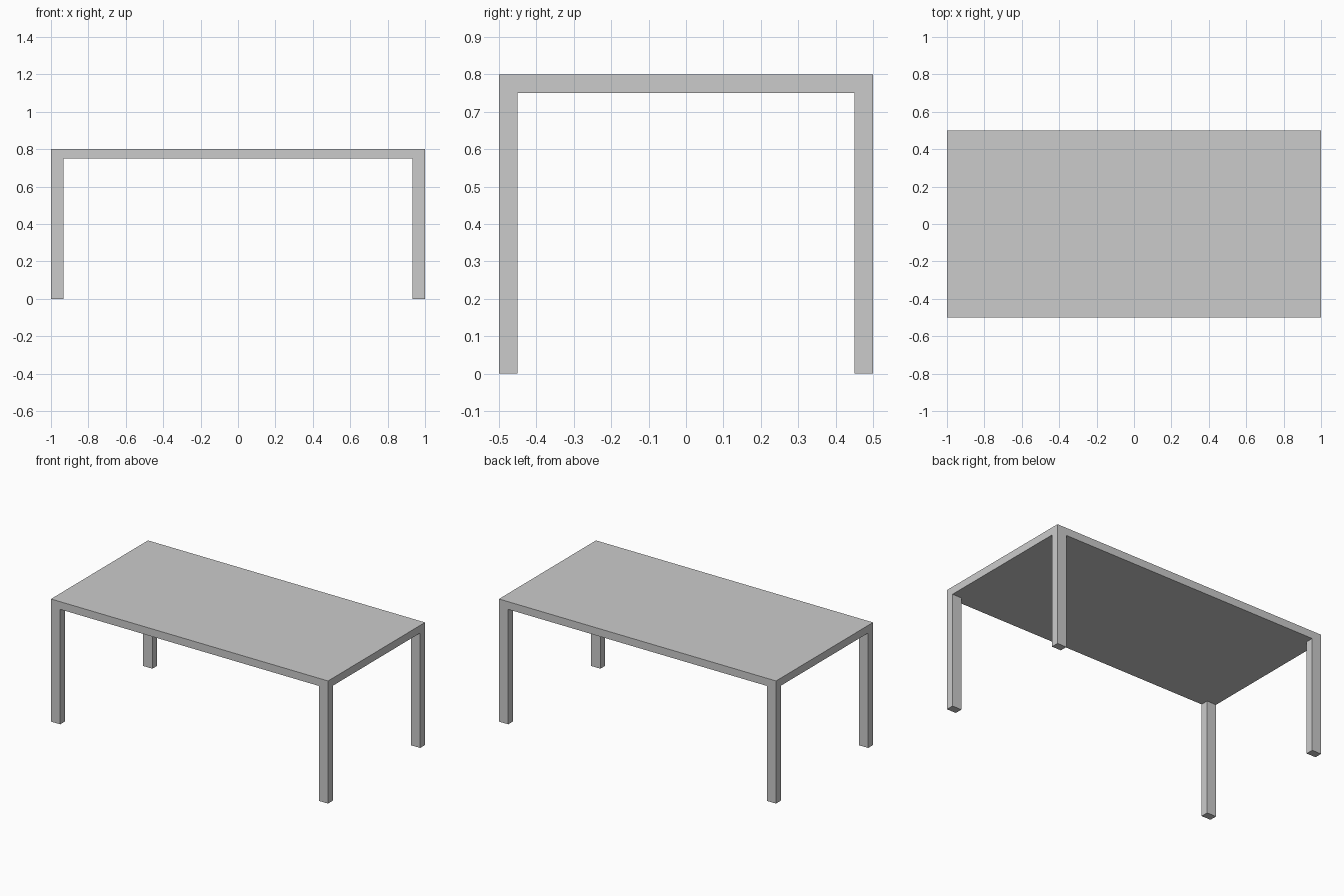
import bpy

if "Cube" in bpy.data.objects:
    bpy.data.objects.remove(bpy.data.objects["Cube"])

LENGTH, DEPTH, HEIGHT = 2.0, 1.0, 0.8
TOP = 0.05                  # tabletop thickness
LEG_X, LEG_Y = 0.067, 0.05  # leg cross-section


def box(name, size, center):
    bpy.ops.mesh.primitive_cube_add(size=1, location=center)
    obj = bpy.context.object
    obj.name = name
    obj.scale = size
    bpy.ops.object.transform_apply(location=False, rotation=False, scale=True)
    return obj


# Tabletop slab
box("tabletop", (LENGTH, DEPTH, TOP), (0, 0, HEIGHT - TOP / 2))

# Four legs flush with the tabletop corners
leg_h = HEIGHT - TOP
for side, sx in (("left", -1), ("right", 1)):
    for end, sy in (("front", -1), ("back", 1)):
        box(f"{end}_{side}_leg", (LEG_X, LEG_Y, leg_h),
            (sx * (LENGTH - LEG_X) / 2, sy * (DEPTH - LEG_Y) / 2, leg_h / 2))
